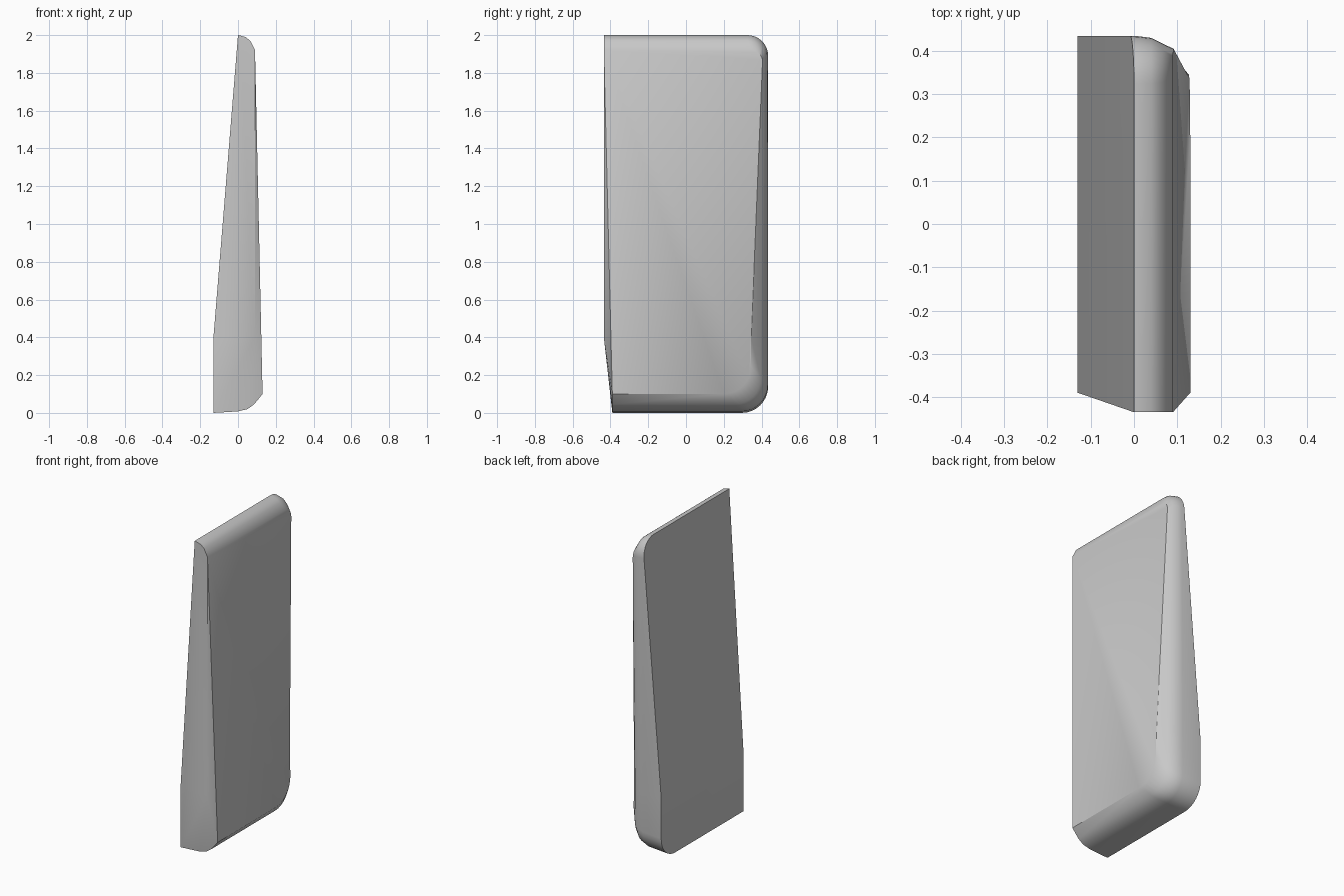
import bpy, bmesh, math

cube = bpy.data.objects.get("Cube")
if cube:
    bpy.data.objects.remove(cube, do_unlink=True)

FRONT_LOW, FRONT_HIGH, KNEE = -0.39, -0.435, 0.4
STEPS = 8

# Rings from flat side to rounded side:
# x low/high, z low/high, back y low/high, corner radius low/high
RINGS = [
    (None, None, 0.0, 2.0, 0.435, 0.435, 0.14, 0.11),
    (0.0, 0.01, 0.008, 1.998, 0.433, 0.434, 0.14, 0.11),
    (0.05, 0.04, 0.02, 1.99, 0.42, 0.43, 0.14, 0.105),
    (0.085, 0.065, 0.045, 1.97, 0.395, 0.417, 0.14, 0.09),
    (0.13, 0.09, 0.1, 1.92, 0.345, 0.405, 0.145, 0.06),
]


def taper_x(z):
    """Flat side: upright below the knee, leaning inward above it."""
    return -0.13 * min(1.0, (2.0 - z) / (2.0 - KNEE))


def ring_points(xl, xh, zl, zh, yl, yh, rl, rh):
    path = [(FRONT_LOW, zl)]
    for i in range(STEPS + 1):
        a = math.pi / 2 * i / STEPS
        path.append((yl - rl + rl * math.sin(a), zl + rl - rl * math.cos(a)))
    path.append((yl, KNEE))
    for i in range(STEPS + 1):
        a = math.pi / 2 * i / STEPS
        path.append((yh - rh + rh * math.cos(a), zh - rh + rh * math.sin(a)))
    path.append((FRONT_HIGH, zh))
    points = []
    for y, z in path:
        x = taper_x(z) if xl is None else xl + (xh - xl) * (z - zl) / (zh - zl)
        points.append((x, y, z))
    return points


bm = bmesh.new()
rings = [[bm.verts.new(p) for p in ring_points(*r)] for r in RINGS]

# Rounded rim
for a, b in zip(rings, rings[1:]):
    for i in range(len(a) - 1):
        bm.faces.new((a[i], a[i + 1], b[i + 1], b[i]))

# Flat side, split at the knee
flat, outer = rings[0], rings[-1]
knee_index = STEPS + 2
left_knee = bm.verts.new((-0.13, FRONT_LOW, KNEE))
bm.faces.new(flat[:knee_index + 1] + [left_knee])
bm.faces.new(flat[knee_index:] + [left_knee])

# Broad outer side
bm.faces.new(outer)

# Front end, fanned around its lower corner
front_knee = bm.verts.new((0.09, FRONT_HIGH, KNEE))
bottoms = [r[0] for r in rings]
tops = [r[-1] for r in rings]
border = [left_knee] + bottoms + tops[::-1] + [left_knee]
for a, b in zip(border, border[1:]):
    bm.faces.new((a, b, front_knee))

bmesh.ops.recalc_face_normals(bm, faces=bm.faces[:])
mesh = bpy.data.meshes.new("tapered_panel")
bm.to_mesh(mesh)
bm.free()
panel = bpy.data.objects.new("tapered_panel", mesh)
bpy.context.collection.objects.link(panel)

# Plain grey
grey = bpy.data.materials.new("light_grey")
grey.use_nodes = True
colour = (0.58, 0.58, 0.58, 1.0)
grey.diffuse_color = colour
grey.node_tree.nodes["Principled BSDF"].inputs["Base Color"].default_value = colour
mesh.materials.append(grey)

bpy.ops.object.select_all(action="DESELECT")
panel.select_set(True)
bpy.context.view_layer.objects.active = panel
bpy.ops.object.shade_smooth_by_angle(angle=math.radians(40))
